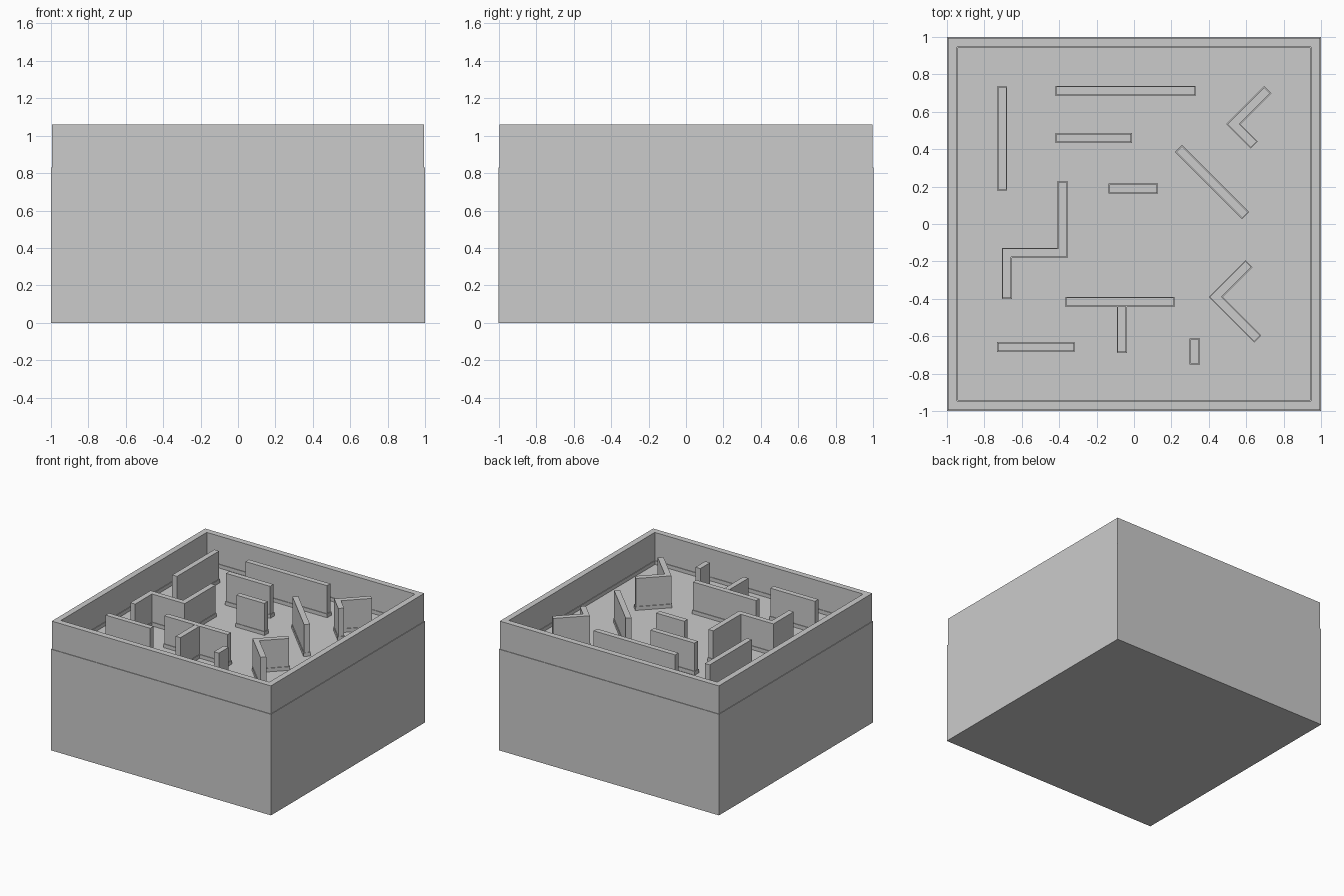
import bpy, bmesh
from mathutils import Vector

if "Cube" in bpy.data.objects:
    bpy.data.objects.remove(bpy.data.objects["Cube"])

FLOOR, FOOT, TOP = 0.80, 0.83, 1.06
HALF, LIP = 0.022, 0.005      # wall half thickness, extra width of the foot


def finish(name, bm):
    bmesh.ops.recalc_face_normals(bm, faces=bm.faces)
    mesh = bpy.data.meshes.new(name)
    bm.to_mesh(mesh)
    bm.free()
    obj = bpy.data.objects.new(name, mesh)
    bpy.context.collection.objects.link(obj)
    return obj


def outline(points, half, trim):
    """Mitred outline around an open centre line, ends shortened by trim."""
    p = [Vector(q) for q in points]
    d = [(b - a).normalized() for a, b in zip(p, p[1:])]
    p[0] = p[0] + d[0] * trim
    p[-1] = p[-1] - d[-1] * trim
    left, right = [], []
    for i, q in enumerate(p):
        a, b = d[max(i - 1, 0)], d[min(i, len(d) - 1)]
        na, nb = Vector((-a.y, a.x)), Vector((-b.y, b.x))
        off = (na + nb) * (half / (1 + na.dot(nb)))
        left.append(q + off)
        right.append(q - off)
    return left + right[::-1]


def square(r):
    return [Vector((x * r, y * r)) for x, y in ((-1, -1), (1, -1), (1, 1), (-1, 1))]


def loft(bm, sections, close=False):
    """Join stacked (outline, z) rings; cap the ends or close into a ring."""
    rings = [[bm.verts.new((q.x, q.y, z)) for q in pts] for pts, z in sections]
    pairs = list(zip(rings, rings[1:]))
    if close:
        pairs.append((rings[-1], rings[0]))
    else:
        bm.faces.new(rings[0])
        bm.faces.new(rings[-1])
    for lo, hi in pairs:
        n = len(lo)
        for i in range(n):
            j = (i + 1) % n
            bm.faces.new((lo[i], lo[j], hi[j], hi[i]))


def wall(name, *paths):
    bm = bmesh.new()
    for path in paths:
        foot = outline(path, HALF + LIP, 0)
        body = outline(path, HALF, LIP)
        loft(bm, [(foot, FLOOR), (foot, FOOT), (body, FOOT), (body, TOP)])
    return finish(name, bm)


# Solid base block
bm = bmesh.new()
loft(bm, [(square(1), 0), (square(1), FLOOR)])
finish("base_block", bm)

# Outer rim with a stepped foot inside and out
bm = bmesh.new()
loft(bm, [(square(r), z) for r, z in (
    (1.0, FLOOR), (1.0, FOOT), (0.995, FOOT), (0.995, TOP),
    (0.946, TOP), (0.946, FOOT), (0.941, FOOT), (0.941, FLOOR))], close=True)
finish("outer_rim", bm)

# Straight maze walls
wall("left_wall", [(-0.705, 0.18), (-0.705, 0.735)])
wall("back_long_wall", [(-0.42, 0.712), (0.33, 0.712)])
wall("back_medium_wall", [(-0.42, 0.46), (-0.01, 0.46)])
wall("centre_short_wall", [(-0.137, 0.189), (0.128, 0.189)])
wall("front_left_wall", [(-0.732, -0.657), (-0.317, -0.657)])
wall("front_stub_wall", [(0.325, -0.75), (0.325, -0.613)])
wall("diagonal_wall", [(0.237, 0.404), (0.597, 0.044)])

# Bent and branching maze walls
wall("zigzag_wall", [(-0.383, 0.23), (-0.383, -0.154), (-0.68, -0.154), (-0.68, -0.40)])
wall("tee_wall", [(-0.367, -0.416), (0.217, -0.416)],
     [(-0.065, -0.435), (-0.065, -0.69)])
wall("back_chevron_wall", [(0.715, 0.718), (0.531, 0.534), (0.643, 0.422)])
wall("front_chevron_wall", [(0.615, -0.212), (0.437, -0.39), (0.662, -0.615)])
